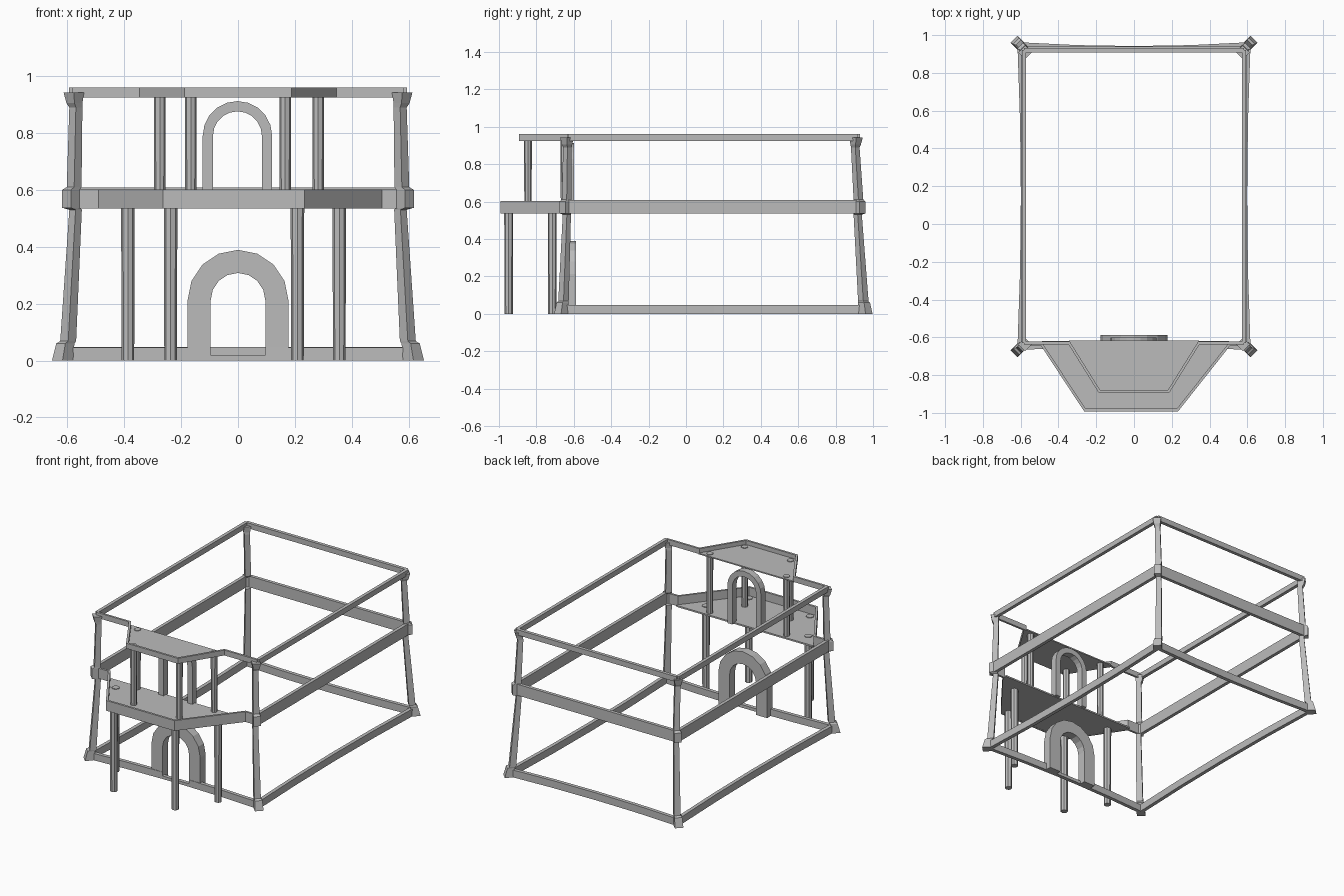
import bpy, bmesh, math
from mathutils import Vector

cube = bpy.data.objects.get("Cube")
if cube:
    bpy.data.objects.remove(cube, do_unlink=True)

GREY = (0.5, 0.5, 0.5, 1.0)
stone = bpy.data.materials.new("plain_grey")
stone.use_nodes = True
stone.diffuse_color = GREY
stone.node_tree.nodes["Principled BSDF"].inputs["Base Color"].default_value = GREY


def loft(name, rings, loop=False):
    """Skin a list of equal-length point rings, closing the ends unless looped."""
    bm = bmesh.new()
    rows = [[bm.verts.new(p) for p in ring] for ring in rings]
    n = len(rows[0])
    pairs = list(zip(rows, rows[1:]))
    if loop:
        pairs.append((rows[-1], rows[0]))
    for a, b in pairs:
        for i in range(n):
            j = (i + 1) % n
            bm.faces.new((a[i], a[j], b[j], b[i]))
    if not loop:
        bm.faces.new(rows[0])
        bm.faces.new(rows[-1])
    bmesh.ops.recalc_face_normals(bm, faces=bm.faces)
    mesh = bpy.data.meshes.new(name)
    bm.to_mesh(mesh)
    bm.free()
    mesh.materials.append(stone)
    obj = bpy.data.objects.new(name, mesh)
    bpy.context.collection.objects.link(obj)
    return obj


def rail(name, path, z0, z1, width):
    """Rectangular beam along a plan path, with mitred corners."""
    pts = [Vector(p) for p in path]
    dirs = [(b - a).normalized() for a, b in zip(pts, pts[1:])]
    rings = []
    for i, p in enumerate(pts):
        d0, d1 = dirs[max(i - 1, 0)], dirs[min(i, len(dirs) - 1)]
        n = (Vector((-d0.y, d0.x)) + Vector((-d1.y, d1.x))).normalized()
        off = n * (width / 2 / n.dot(Vector((-d0.y, d0.x))))
        a, b = p - off, p + off
        rings.append([(a.x, a.y, z0), (b.x, b.y, z0), (b.x, b.y, z1), (a.x, a.y, z1)])
    return loft(name, rings)


def slab(name, outline, z0, z1):
    return loft(name, [[(x, y, z) for x, y in outline] for z in (z0, z1)])


def ring(x, y, z, r, sides):
    return [(x + r * math.cos(math.tau * i / sides),
             y + r * math.sin(math.tau * i / sides), z) for i in range(sides)]


def bowed(a, b, sag, steps=4):
    """Plan path from a to b, pushed sideways by sag at its middle."""
    a, b = Vector(a), Vector(b)
    d = (b - a).normalized()
    side = Vector((-d.y, d.x))
    return [a.lerp(b, t / steps) + side * sag * (1 - (2 * t / steps - 1) ** 2)
            for t in range(steps + 1)]


def arch(name, cx, y0, y1, base, spring, r_out, r_in, steps):
    """Round-headed door surround standing on two legs."""
    def curve(r):
        arc = [(cx - r * math.cos(math.pi * i / steps),
                spring + r * math.sin(math.pi * i / steps)) for i in range(steps + 1)]
        return [(cx - r, base)] + arc + [(cx + r, base)]
    rings = [[(xo, y0, zo), (xi, y0, zi), (xi, y1, zi), (xo, y1, zo)]
             for (xo, zo), (xi, zi) in zip(curve(r_out), curve(r_in))]
    return loft(name, rings)


# Corner posts: foot, leaning shaft, joint block, upper shaft, flared capital
# each row: height, x, front y, back y, radius
POST = [
    (0.0, 0.617, -0.668, 0.960, 0.037), (0.06, 0.607, -0.660, 0.952, 0.032),
    (0.068, 0.597, -0.655, 0.948, 0.028), (0.53, 0.571, -0.637, 0.918, 0.022),
    (0.537, 0.587, -0.645, 0.928, 0.031), (0.60, 0.587, -0.645, 0.928, 0.031),
    (0.61, 0.576, -0.638, 0.922, 0.026), (0.89, 0.570, -0.634, 0.905, 0.023),
    (0.905, 0.575, -0.636, 0.907, 0.028), (0.942, 0.577, -0.637, 0.909, 0.036),
]
for side, sx in (("left", 1), ("right", -1)):
    loft(f"front_{side}_post", [ring(sx * x, yf, z, r, 4) for z, x, yf, yb, r in POST])
    loft(f"back_{side}_post", [ring(sx * x, yb, z, r, 4) for z, x, yf, yb, r in POST])

    # Side rails, the lowest bowing inward
    rail(f"{side}_base_rail", bowed((sx * 0.605, -0.655), (sx * 0.605, 0.95), sx * 0.018), 0, 0.048, 0.024)
    rail(f"{side}_middle_rail", [(sx * 0.587, -0.64), (sx * 0.587, 0.93)], 0.535, 0.608, 0.022)
    rail(f"{side}_top_rail", [(sx * 0.583, -0.63), (sx * 0.583, 0.92)], 0.925, 0.96, 0.022)

    # Front base rail stops at the doorway
    rail(f"front_{side}_base_rail", [(sx * 0.605, -0.655), (sx * 0.35, -0.642), (sx * 0.097, -0.635)],
         0, 0.045, 0.024)

# Back rails
rail("back_base_rail", bowed((-0.605, 0.95), (0.605, 0.95), -0.02), 0, 0.048, 0.024)
rail("back_middle_rail", [(-0.587, 0.93), (0.587, 0.93)], 0.535, 0.608, 0.022)
rail("back_top_rail", [(-0.583, 0.92), (0.583, 0.92)], 0.925, 0.96, 0.022)

# Lower balcony: rim follows the porch outline, thin floor at its foot
balcony = [(-0.487, -0.64), (-0.26, -0.985), (0.23, -0.985), (0.503, -0.64)]
rail("balcony_rim", [(-0.587, -0.64)] + balcony + [(0.587, -0.64)], 0.535, 0.602, 0.014)
slab("balcony_floor", [(-0.487, -0.62)] + balcony + [(0.503, -0.62)], 0.536, 0.546)

# Upper canopy
canopy = [(-0.343, -0.63), (-0.184, -0.885), (0.184, -0.885), (0.343, -0.63)]
rail("canopy_rim", [(-0.583, -0.63)] + canopy + [(0.583, -0.63)], 0.925, 0.96, 0.014)
slab("canopy_floor", [(-0.343, -0.618)] + canopy + [(0.343, -0.618)], 0.925, 0.933)

# Porch columns on both storeys
LOWER = [(-0.387, -0.715), (-0.237, -0.948), (0.209, -0.948), (0.356, -0.715)]
UPPER = [(-0.275, -0.65), (-0.166, -0.845), (0.166, -0.845), (0.282, -0.65)]
for storey, spots, z0, z1, r in (("lower", LOWER, 0, 0.55, 0.024), ("upper", UPPER, 0.54, 0.937, 0.021)):
    for k, (x, y) in enumerate(spots):
        loft(f"{storey}_column_{k + 1}", [ring(x, y, z0, r * 0.92, 8), ring(x, y, z1, r, 8)])

# Arched door surrounds and the low door sill
arch("lower_arch", 0, -0.645, -0.588, 0, 0.212, 0.177, 0.096, 8)
arch("upper_arch", -0.002, -0.645, -0.60, 0.54, 0.79, 0.122, 0.086, 10)
rail("door_sill", [(-0.097, -0.635), (0.097, -0.635)], 0, 0.02, 0.024)
